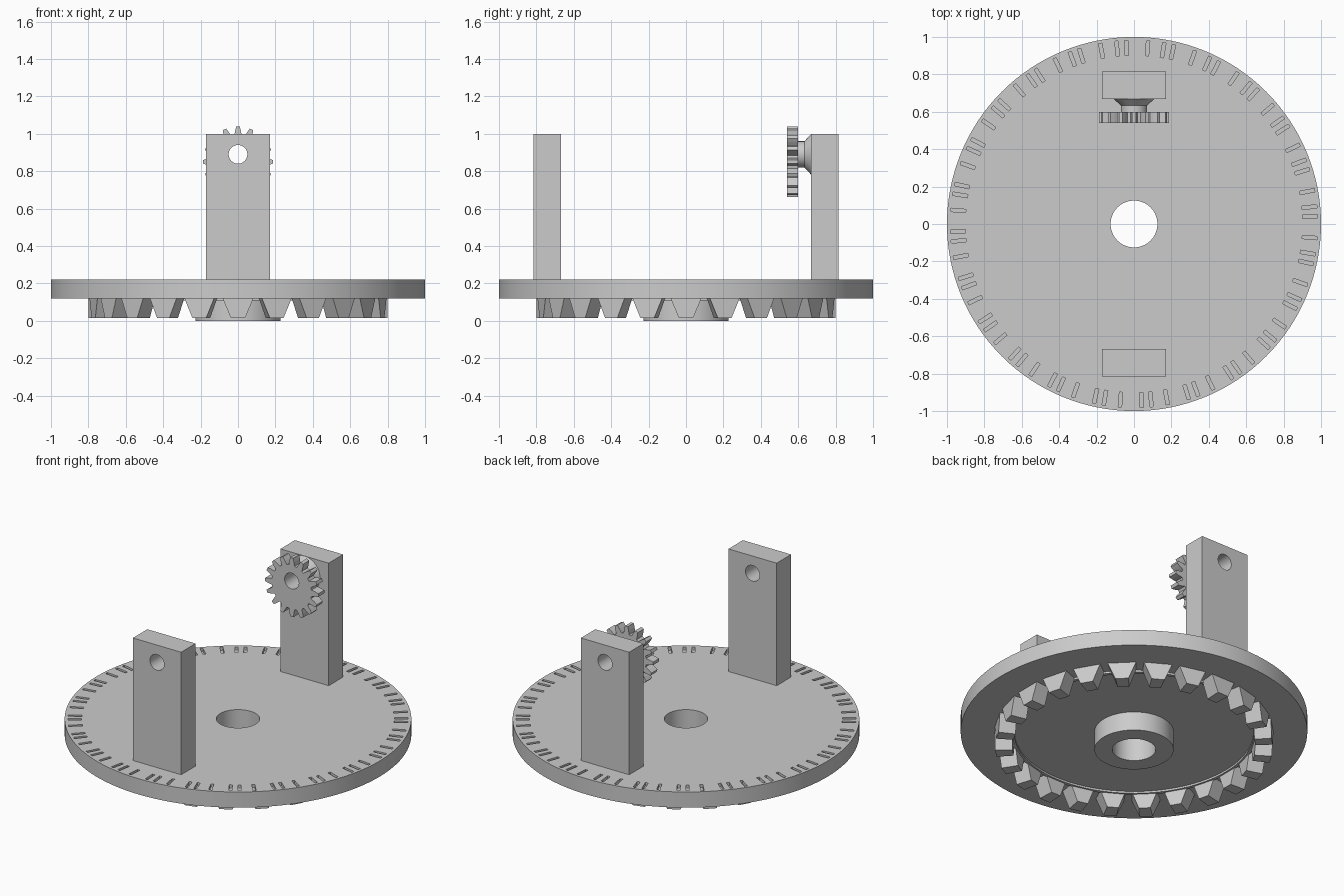
import bpy, bmesh, math
from mathutils import Matrix, Vector

if "Cube" in bpy.data.objects:
    bpy.data.objects.remove(bpy.data.objects["Cube"])

grey = bpy.data.materials.new("light grey")
grey.use_nodes = True
grey.diffuse_color = (0.6, 0.6, 0.6, 1)
grey.node_tree.nodes["Principled BSDF"].inputs["Base Color"].default_value = (0.6, 0.6, 0.6, 1)

AXLE_Z = 0.89
PINION_Z = 0.85
ALONG_Y = Matrix.Rotation(-math.pi / 2, 4, 'X')   # turns +z into +y


def finish(bm, name, smooth=False):
    bmesh.ops.recalc_face_normals(bm, faces=bm.faces)
    mesh = bpy.data.meshes.new(name)
    bm.to_mesh(mesh)
    bm.free()
    mesh.materials.append(grey)
    obj = bpy.data.objects.new(name, mesh)
    bpy.context.collection.objects.link(obj)
    if smooth:
        shade(obj)
    return obj


def shade(obj):
    bpy.ops.object.select_all(action='DESELECT')
    obj.select_set(True)
    bpy.context.view_layer.objects.active = obj
    bpy.ops.object.shade_smooth_by_angle(angle=math.radians(25))


def add_box(bm, size, matrix):
    bmesh.ops.create_cube(bm, size=1, matrix=matrix @ Matrix.Diagonal((*size, 1)))


def lathe(name, profile, matrix=Matrix(), steps=96):
    """Spin a closed (radius, height) profile about z, then place it."""
    bm = bmesh.new()
    rings = []
    for i in range(steps):
        a = math.tau * i / steps
        rings.append([bm.verts.new(matrix @ Vector((r * math.cos(a), r * math.sin(a), z)))
                      for r, z in profile])
    n = len(profile)
    for i in range(steps):
        a, b = rings[i], rings[(i + 1) % steps]
        for j in range(n):
            k = (j + 1) % n
            bm.faces.new((a[j], b[j], b[k], a[k]))
    return finish(bm, name, True)


def cut(obj, cutter):
    cutter.hide_render = True
    cutter.hide_viewport = True
    mod = obj.modifiers.new("cut", 'BOOLEAN')
    mod.operation = 'DIFFERENCE'
    mod.solver = 'EXACT'
    mod.object = cutter


# Turntable disc with its hub and centre bore
disc = lathe("turntable_disc", [(0.125, 0), (0.228, 0), (0.228, 0.12),
                                (1, 0.12), (1, 0.22), (0.125, 0.22)], steps=128)

# Shallow radial grooves around the rim
bm = bmesh.new()
for i in range(24):
    for offset in (-4.4, 2.4, 5.5):
        turn = Matrix.Rotation(math.radians(15 * i + offset), 4, 'Z')
        add_box(bm, (0.018, 0.08, 0.06), turn @ Matrix.Translation((0, 0.942, 0.23)))
cut(disc, finish(bm, "rim_groove_cutter"))

# Thin ring inside the crown teeth
lathe("crown_ring", [(0.69, 0.108), (0.71, 0.108), (0.71, 0.125), (0.69, 0.125)])

# Crown teeth under the disc, tapering downward
bm = bmesh.new()
for i in range(24):
    turn = Matrix.Rotation(math.radians(15 * i), 4, 'Z')
    tooth = bmesh.ops.create_cube(bm, size=1)["verts"]
    for v in tooth:
        half = 0.083 if v.co.z > 0 else 0.038
        if v.co.y < 0:
            half *= 0.88
        v.co = turn @ Vector((math.copysign(half, v.co.x),
                              0.8 if v.co.y > 0 else 0.7,
                              0.122 if v.co.z > 0 else 0.015))
finish(bm, "crown_teeth")

# Shared axle bore through posts and pinion
bm = bmesh.new()
bmesh.ops.create_cone(bm, cap_ends=True, segments=48, radius1=0.05, radius2=0.05, depth=3,
                      matrix=Matrix.Translation((0, 0, AXLE_Z)) @ ALONG_Y)
axle_cutter = finish(bm, "axle_bore_cutter")

# Upright posts
for name, side in (("front_post", -1), ("back_post", 1)):
    bm = bmesh.new()
    add_box(bm, (0.34, 0.145, 0.79), Matrix.Translation((0, side * 0.742, 0.605)))
    cut(finish(bm, name), axle_cutter)

# Flared collar between back post and pinion
lathe("axle_collar", [(0.05, 0), (0.07, 0), (0.07, 0.035), (0.11, 0.072), (0.05, 0.072)],
      Matrix.Translation((0, 0.598, AXLE_Z)) @ ALONG_Y, 48)

# Pinion gear from an extruded tooth outline
bm = bmesh.new()
teeth = 16
outline = []
for i in range(teeth):
    for r, deg in ((0.14, -8), (0.165, -5.5), (0.188, -3), (0.188, 3), (0.165, 5.5), (0.14, 8)):
        a = math.tau * i / teeth + math.radians(deg)
        outline.append(bm.verts.new((r * math.sin(a), 0.54, PINION_Z + r * math.cos(a))))
face = bm.faces.new(outline)
extruded = bmesh.ops.extrude_face_region(bm, geom=[face])["geom"]
bmesh.ops.translate(bm, vec=(0, 0.06, 0),
                    verts=[g for g in extruded if isinstance(g, bmesh.types.BMVert)])
cut(finish(bm, "pinion_gear"), axle_cutter)
